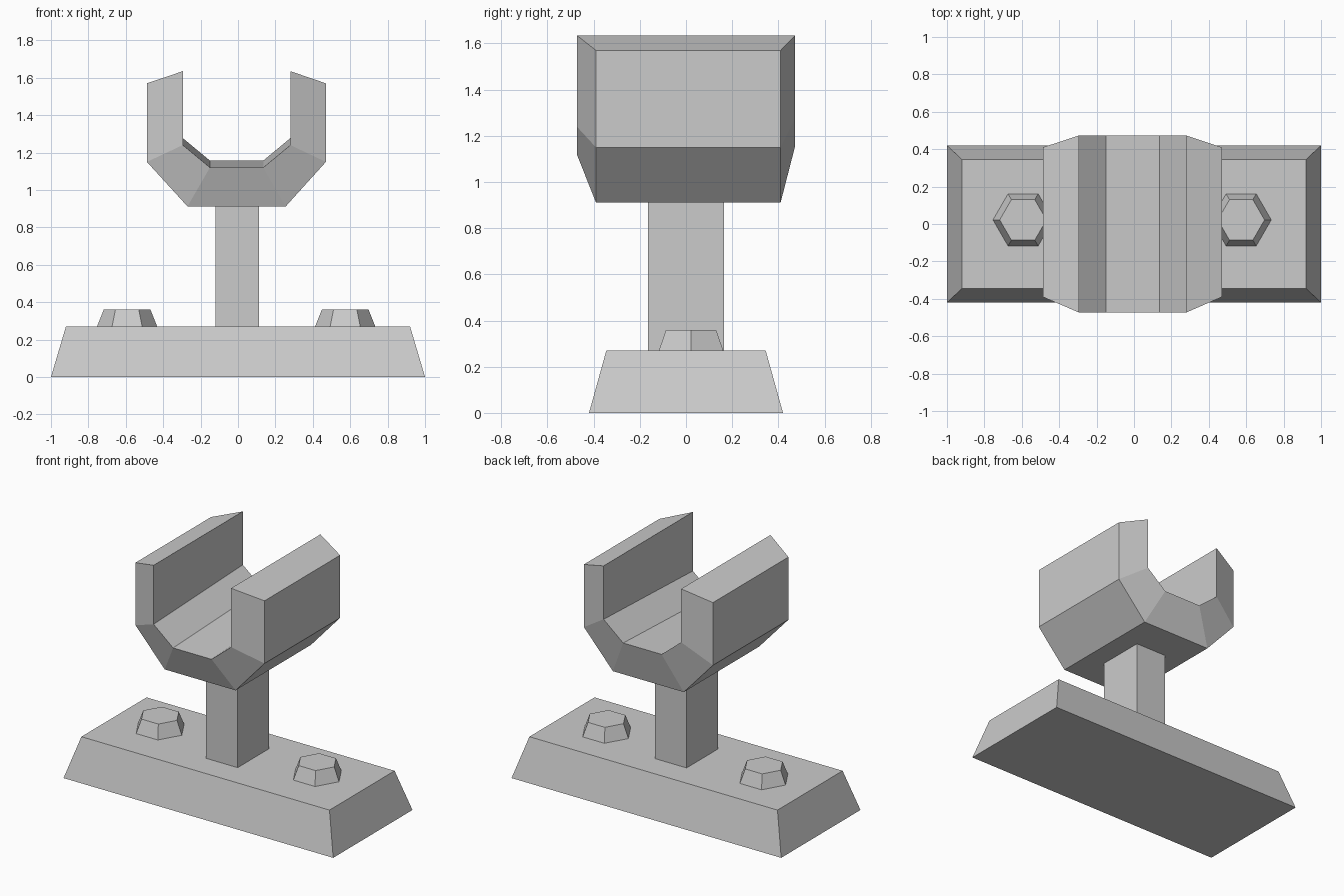
import bpy
import math

if "Cube" in bpy.data.objects:
    bpy.data.objects.remove(bpy.data.objects["Cube"])


def make(name, verts, faces):
    mesh = bpy.data.meshes.new(name)
    mesh.from_pydata(verts, [], faces)
    obj = bpy.data.objects.new(name, mesh)
    bpy.context.collection.objects.link(obj)
    return obj


def loft(name, low, high, z0, z1):
    """Closed solid between two matching xy outlines (counter-clockwise)."""
    n = len(low)
    verts = [(x, y, z0) for x, y in low] + [(x, y, z1) for x, y in high]
    faces = [(i, (i + 1) % n, n + (i + 1) % n, n + i) for i in range(n)]
    faces += [tuple(reversed(range(n))), tuple(range(n, 2 * n))]
    return make(name, verts, faces)


def rect(x0, x1, y):
    return [(x0, -y), (x1, -y), (x1, y), (x0, y)]


def hexagon(cx, cy, r):
    return [(cx + r * math.cos(math.radians(60 * i)),
             cy + r * math.sin(math.radians(60 * i))) for i in range(6)]


# Tapered base plate and square post
loft("base_plate", rect(-1, 1, 0.42), rect(-0.92, 0.92, 0.345), 0, 0.27)
loft("post", rect(-0.12, 0.113, 0.165), rect(-0.12, 0.113, 0.165), 0.265, 0.915)

# Tapered hexagonal bolt heads
for side, x in (("left", -0.593), ("right", 0.573)):
    loft(side + "_bolt", hexagon(x, 0.022, 0.163), hexagon(x, 0.022, 0.125), 0.265, 0.36)

# U-shaped cradle: outer shell, with inner channel longer in y and tilted floor
outer = [(-0.487, 1.57), (-0.487, 1.15), (-0.27, 0.912),
         (0.255, 0.912), (0.47, 1.15), (0.47, 1.57)]
inner = [(-0.295, 1.635), (-0.295, 1.24), (-0.15, 1.12),
         (0.135, 1.12), (0.28, 1.24), (0.28, 1.635)]
inner_back = [(x, z + (0.037 if z < 1.5 else 0)) for x, z in inner]
rings = [(outer, -0.39), (outer, 0.41), (inner_back, 0.473), (inner, -0.473)]
verts = [(x, y, z) for pts, y in rings for x, z in pts]
faces = []
for r in range(4):
    a, b = 6 * r, 6 * ((r + 1) % 4)
    faces += [(a + i, b + i, b + i + 1, a + i + 1) for i in range(5)]
faces += [(18, 12, 6, 0), (5, 11, 17, 23)]
make("cradle", verts, faces)
